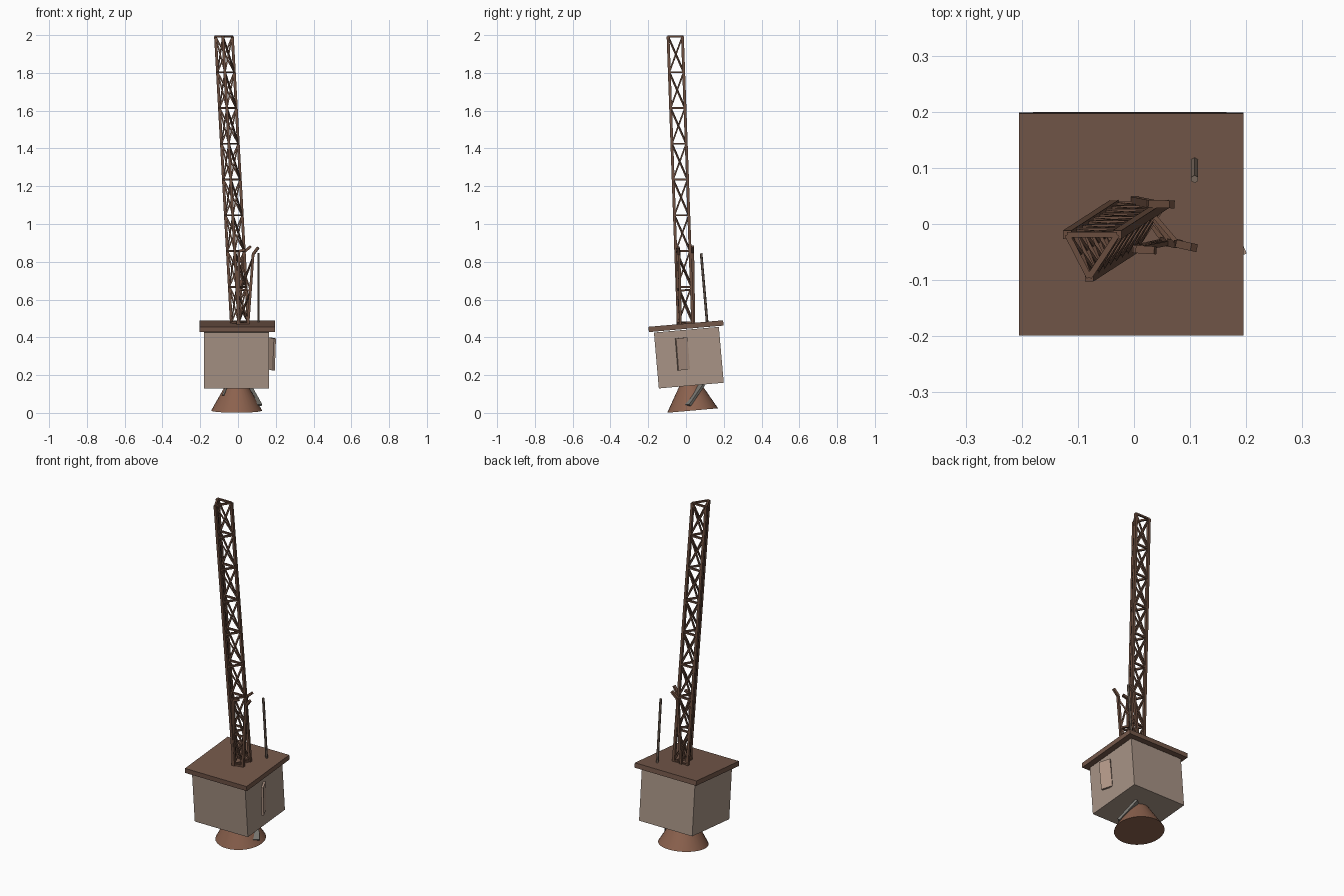
import bpy, math
from mathutils import Vector, Matrix

if "Cube" in bpy.data.objects:
    bpy.data.objects.remove(bpy.data.objects["Cube"])

TILT = math.radians(5)


def material(name, rgb):
    m = bpy.data.materials.new(name)
    lin = [((c / 255 + 0.055) / 1.055) ** 2.4 for c in rgb]
    m.diffuse_color = (*lin, 1)
    m.use_nodes = True
    m.node_tree.nodes["Principled BSDF"].inputs["Base Color"].default_value = m.diffuse_color
    return m


WALL = material("weathered wall", (168, 148, 134))
ROOF = material("brown roof", (116, 88, 74))
RUST = material("rusty steel", (106, 77, 62))
CONE = material("rust cone", (140, 98, 78))
GREY = material("grey metal", (120, 118, 112))
DOOR = material("pale door", (176, 150, 134))
POLE = material("dull pole", (122, 106, 94))


def box(name, size, loc, rot, mat):
    bpy.ops.mesh.primitive_cube_add(size=1, location=loc, rotation=rot)
    o = bpy.context.object
    o.name = name
    o.scale = size
    o.data.materials.append(mat)
    return o


def beams(name, segments, mat):
    """One object made of square beams: (start, end, width, depth)."""
    verts, faces = [], []
    for a, b, w, d in segments:
        a, b = Vector(a), Vector(b)
        axis = (b - a).normalized()
        ref = Vector((0, 1, 0)) if abs(axis.z) > 0.9 else Vector((0, 0, 1))
        u = axis.cross(ref).normalized()
        v = axis.cross(u)
        n = len(verts)
        for p in (a, b):
            for s, t in ((-1, -1), (1, -1), (1, 1), (-1, 1)):
                verts.append(p + u * (s * w / 2) + v * (t * d / 2))
        faces += [(n + 3, n + 2, n + 1, n), (n + 4, n + 5, n + 6, n + 7)]
        for i in range(4):
            j = (i + 1) % 4
            faces.append((n + i, n + j, n + 4 + j, n + 4 + i))
    me = bpy.data.meshes.new(name)
    me.from_pydata(verts, [], faces)
    me.materials.append(mat)
    o = bpy.data.objects.new(name, me)
    bpy.context.collection.objects.link(o)
    return o


# tilted cabin with overhanging roof
box("cabin", (0.345, 0.345, 0.297), (-0.0075, 0.015, 0.2925), (TILT, 0, 0), WALL)
box("roof", (0.4, 0.397, 0.028), (-0.005, 0, 0.459), (TILT, 0, 0), ROOF)

# side door, hinged at the back and slightly open
box("door", (0.012, 0.066, 0.17), (0.179, -0.018, 0.312),
    (TILT, 0, math.radians(24)), DOOR)

# flared foot below the cabin
up = Vector((0, -math.sin(TILT), math.cos(TILT)))
base = Vector((-0.007, 0.035, 0.0125))
bpy.ops.mesh.primitive_cone_add(vertices=32, radius1=0.135, radius2=0.05, depth=0.15,
                                location=base + up * 0.075, rotation=(TILT, 0, 0))
foot = bpy.context.object
foot.name = "foot_cone"
foot.data.materials.append(CONE)
bpy.ops.object.shade_smooth_by_angle(angle=math.radians(35))

# loose struts around the foot
beams("foot_struts", [
    ((0.05, 0.085, 0.15), (0.112, 0.01, 0.04), 0.035, 0.014),
    ((-0.05, 0.0, 0.15), (-0.075, -0.02, 0.09), 0.015, 0.015),
], GREY)

# leaning triangular lattice mast
bottom = [Vector(p) for p in ((-0.034, 0.036, 0.455), (0.055, 0.036, 0.455), (0.005, -0.04, 0.455))]
lean = Vector((-0.085, -0.055, 1.538))
BAYS = 8
FIRST = 0.015


def mast_point(leg, level):
    return bottom[leg] + lean * (FIRST + (1 - FIRST) * level / BAYS)


beams("mast_legs", [(p, p + lean, 0.015, 0.015) for p in bottom], RUST)
lattice = []
for i in range(3):
    j = (i + 1) % 3
    for k in range(BAYS + 1):
        lattice.append((mast_point(i, k), mast_point(j, k), 0.01, 0.01))
        if k < BAYS:
            lattice.append((mast_point(i, k), mast_point(j, k + 1), 0.008, 0.008))
            lattice.append((mast_point(j, k), mast_point(i, k + 1), 0.008, 0.008))
beams("mast_lattice", lattice, RUST)

# broken mast stub with bent leg ends
stub = [
    [(0.0, 0.042, 0.455), (0.03, 0.036, 0.85), (0.068, 0.035, 0.882)],
    [(0.052, -0.03, 0.455), (0.08, -0.036, 0.84), (0.107, -0.042, 0.876)],
    [(0.0, -0.042, 0.455), (0.005, -0.045, 0.855), (0.038, -0.047, 0.865)],
]
broken = []
for low, mid, tip in stub:
    broken += [(low, mid, 0.014, 0.014), (mid, tip, 0.014, 0.014)]
for i, j in ((0, 1), (1, 2)):
    a, b = Vector(stub[i][0]), Vector(stub[i][1])
    c, d = Vector(stub[j][0]), Vector(stub[j][1])
    for t in (0.05, 0.5):
        broken.append((a.lerp(b, t), c.lerp(d, t), 0.01, 0.01))
        broken.append((a.lerp(b, t), c.lerp(d, t + 0.45), 0.008, 0.008))
beams("broken_stub", broken, RUST)

# thin hexagonal aerial at the back right
a, b = Vector((0.108, 0.113, 0.465)), Vector((0.108, 0.08, 0.845))
bpy.ops.mesh.primitive_cylinder_add(vertices=6, radius=0.007, depth=(b - a).length,
                                    location=(a + b) / 2)
aerial = bpy.context.object
aerial.name = "aerial"
aerial.rotation_euler = (b - a).to_track_quat('Z', 'Y').to_euler()
aerial.data.materials.append(POLE)
